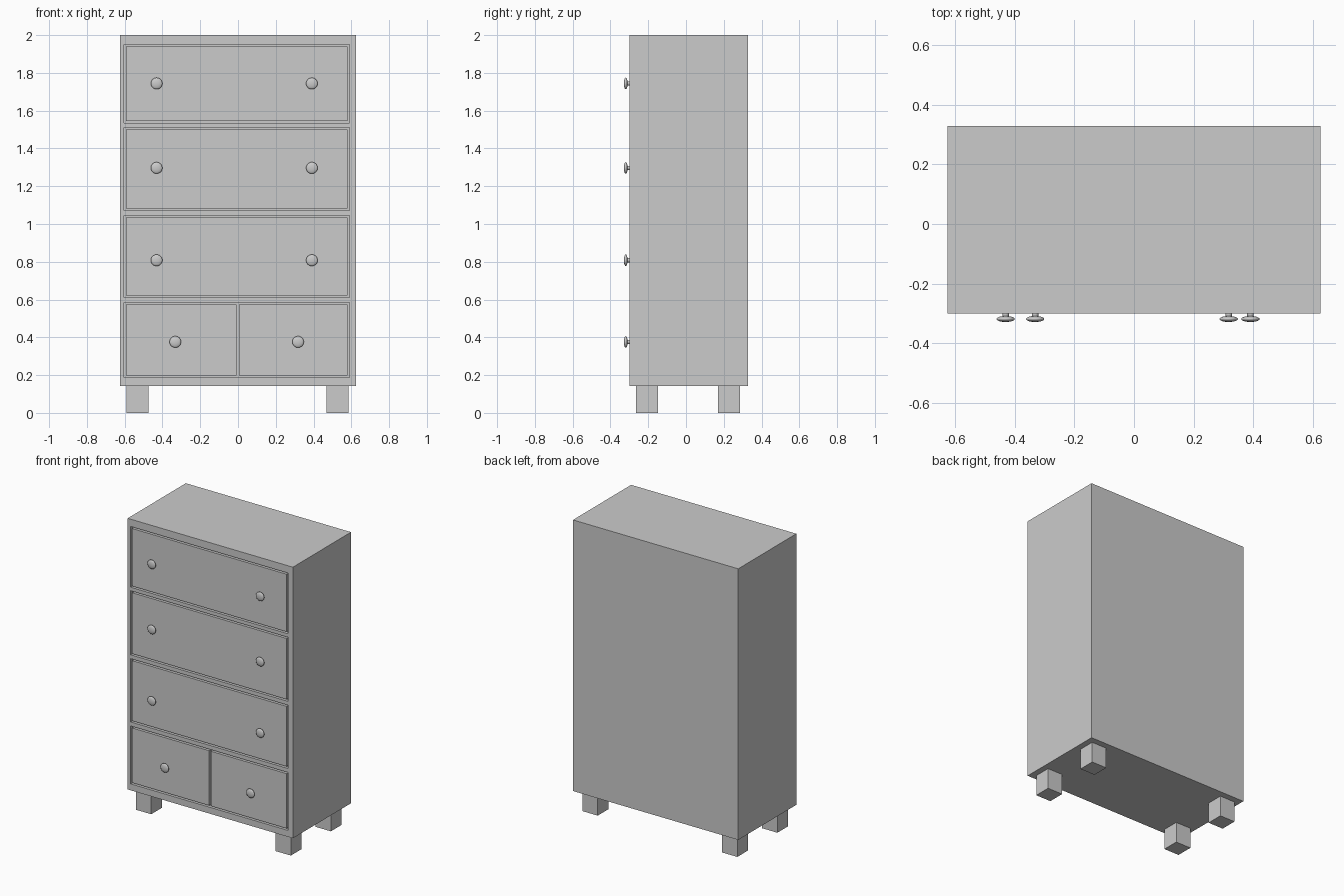
import bpy, bmesh, math
from mathutils import Matrix, Vector

if "Cube" in bpy.data.objects:
    bpy.data.objects.remove(bpy.data.objects["Cube"])

FRONT, BACK = -0.30, 0.329
BASE, TOP = 0.143, 2.0
GAP, RECESS = 0.011, 0.02
LEFT, RIGHT = -0.603, 0.59
ROWS = [(0.187, 0.584), (0.611, 1.045), (1.071, 1.51), (1.534, 1.95)]


def add_object(name, bm):
    mesh = bpy.data.meshes.new(name)
    bm.to_mesh(mesh)
    bm.free()
    obj = bpy.data.objects.new(name, mesh)
    bpy.context.collection.objects.link(obj)
    return obj


def add_box(bm, lo, hi):
    lo, hi = Vector(lo), Vector(hi)
    m = Matrix.Translation((lo + hi) / 2) @ Matrix.Diagonal((*(hi - lo), 1))
    bmesh.ops.create_cube(bm, size=1, matrix=m)


def box(name, lo, hi):
    bm = bmesh.new()
    add_box(bm, lo, hi)
    return add_object(name, bm)


# Cabinet body with one shallow recess per drawer row
cabinet = box("cabinet", (-0.626, FRONT, BASE), (0.626, BACK, TOP))
bm = bmesh.new()
for z0, z1 in ROWS:
    add_box(bm, (LEFT, FRONT - 0.05, z0), (RIGHT, FRONT + RECESS, z1))
cutter = add_object("recess_cutter", bm)
cutter.hide_render = True
cutter.hide_set(True)
cut = cabinet.modifiers.new("drawer_recesses", 'BOOLEAN')
cut.object = cutter
cut.operation = 'DIFFERENCE'
cut.solver = 'EXACT'


# Drawer fronts, flush with the cabinet and surrounded by a narrow gap
def drawer(name, x0, x1, z0, z1):
    box(name, (x0, FRONT, z0 + GAP), (x1, FRONT + RECESS + 0.005, z1 - GAP))


drawer("bottom_drawer_left", LEFT + GAP, -0.008, *ROWS[0])
drawer("bottom_drawer_right", 0.004, RIGHT - GAP, *ROWS[0])
for i, (z0, z1) in enumerate(ROWS[1:], 1):
    drawer(f"wide_drawer_{i}", LEFT + GAP, RIGHT - GAP, z0, z1)


# Turned knobs: thin stem with a flattened round head, facing -y
def knob(name, x, z):
    profile = [(0.011, -0.003), (0.011, 0.012)]
    for k in range(1, 9):
        a = math.pi * k / 9
        profile.append((0.031 * math.sin(a), 0.019 - 0.010 * math.cos(a)))
    profile.append((0, 0.029))
    bm = bmesh.new()
    verts = [bm.verts.new((r, 0, h)) for r, h in profile]
    edges = [bm.edges.new(pair) for pair in zip(verts, verts[1:])]
    bmesh.ops.spin(bm, geom=verts + edges, cent=(0, 0, 0), axis=(0, 0, 1),
                   angle=math.tau, steps=32)
    bmesh.ops.remove_doubles(bm, verts=bm.verts, dist=1e-5)
    bmesh.ops.recalc_face_normals(bm, faces=bm.faces)
    bm.transform(Matrix.Translation((x, FRONT, z)) @ Matrix.Rotation(math.pi / 2, 4, 'X'))
    obj = add_object(name, bm)
    bpy.ops.object.select_all(action='DESELECT')
    obj.select_set(True)
    bpy.context.view_layer.objects.active = obj
    bpy.ops.object.shade_smooth_by_angle(angle=math.radians(50))


knob("bottom_knob_left", -0.332, 0.376)
knob("bottom_knob_right", 0.318, 0.376)
for i, z in enumerate((0.808, 1.297, 1.744), 1):
    knob(f"wide_knob_left_{i}", -0.431, z)
    knob(f"wide_knob_right_{i}", 0.391, z)

# Four block legs
for side, x0, x1 in (("left", -0.589, -0.473), ("right", 0.469, 0.585)):
    for end, y0, y1 in (("front", -0.264, -0.148), ("back", 0.17, 0.286)):
        box(f"{end}_{side}_leg", (x0, y0, 0), (x1, y1, BASE))
